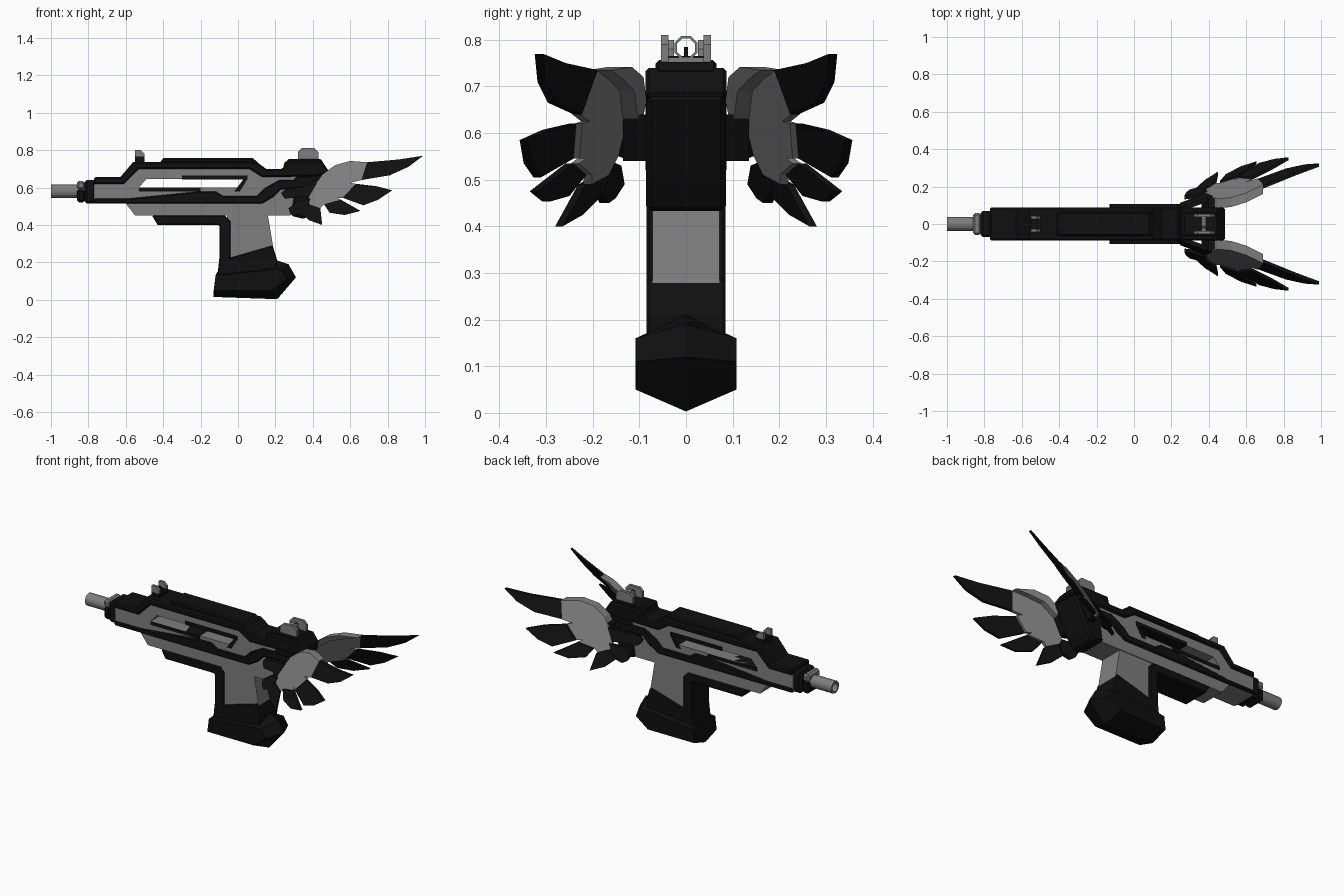
import bpy, bmesh, math

cube = bpy.data.objects.get("Cube")
if cube:
    bpy.data.objects.remove(cube, do_unlink=True)


def material(name, value):
    m = bpy.data.materials.new(name)
    m.use_nodes = True
    color = (value, value, value, 1)
    m.diffuse_color = color
    bsdf = m.node_tree.nodes["Principled BSDF"]
    bsdf.inputs["Base Color"].default_value = color
    bsdf.inputs["Roughness"].default_value = 0.7
    return m


BLACK = material("matte black", 0.005)
GRAY = material("steel gray", 0.21)


def finish(name, bm, mat, bevel=0):
    bmesh.ops.recalc_face_normals(bm, faces=bm.faces[:])
    mesh = bpy.data.meshes.new(name)
    bm.to_mesh(mesh)
    bm.free()
    mesh.materials.append(mat)
    obj = bpy.data.objects.new(name, mesh)
    bpy.context.collection.objects.link(obj)
    if bevel:
        mod = obj.modifiers.new("chamfer", "BEVEL")
        mod.width, mod.segments = bevel, 1
        mod.limit_method, mod.angle_limit = "ANGLE", math.radians(60)
    return obj


def loft(name, rings, mat, bevel=0):
    """Skin closed rings of 3D points and cap both ends."""
    bm = bmesh.new()
    loops = [[bm.verts.new(p) for p in ring] for ring in rings]
    n = len(loops[0])
    for a, b in zip(loops, loops[1:]):
        for i in range(n):
            j = (i + 1) % n
            bm.faces.new((a[i], a[j], b[j], b[i]))
    bm.faces.new(loops[0])
    bm.faces.new(loops[-1])
    return finish(name, bm, mat, bevel)


def slab(name, pts, y0, y1, mat, bevel=0):
    """Side outline of (x, z) points extruded across y."""
    return loft(name, [[(x, y, z) for x, z in pts] for y in (y0, y1)], mat, bevel)


def plate(name, pts, half, mat, bevel=0):
    return slab(name, pts, -half, half, mat, bevel)


def box(name, x0, x1, z0, z1, y0, y1, mat, bevel=0):
    return slab(name, [(x0, z0), (x1, z0), (x1, z1), (x0, z1)], y0, y1, mat, bevel)


def lathe(name, profile, z, sides, mat):
    """Closed (x, radius) profile turned about a lengthwise axis."""
    bm = bmesh.new()
    rings = []
    for k in range(sides):
        a = 2 * math.pi * (k + 0.5) / sides
        rings.append([bm.verts.new((x, r * math.cos(a), z + r * math.sin(a)))
                      for x, r in profile])
    n = len(profile)
    for k in range(sides):
        a, b = rings[k], rings[(k + 1) % sides]
        for i in range(n):
            j = (i + 1) % n
            bm.faces.new((a[i], a[j], b[j], b[i]))
    return finish(name, bm, mat)


# Receiver core, in two halves that leave the long slot open
plate("receiver_upper", [
    (-.77, .58), (-.77, .62), (-.61, .62), (-.53, .70), (.06, .70), (.13, .66),
    (.42, .66), (.40, .58), (.01, .60), (.04, .645), (-.49, .645), (-.53, .60),
    (-.53, .58)], .077, GRAY)
plate("receiver_lower", [
    (-.77, .58), (-.53, .58), (-.53, .60), (.01, .60), (.40, .58), (.28, .45),
    (-.55, .45), (-.60, .515), (-.77, .515)], .077, GRAY)

# Dark shell around the core
plate("upper_shell", [
    (-.77, .62), (-.61, .62), (-.53, .70), (.06, .70), (.13, .655), (.42, .66),
    (.49, .68), (.45, .74), (.25, .74), (.24, .70), (.15, .70), (.10, .737),
    (-.56, .737), (-.63, .655), (-.77, .655)], .087, BLACK, .008)
plate("lower_shell", [
    (-.77, .515), (.13, .515), (.19, .55), (.23, .59), (.40, .60), (.41, .64),
    (.22, .64), (.14, .595), (.10, .555), (-.08, .555), (-.12, .58), (-.20, .58),
    (-.60, .54), (-.77, .54)], .087, BLACK, .006)
plate("stock_end", [
    (.30, .66), (.49, .68), (.46, .62), (.41, .51), (.36, .43), (.28, .45),
    (.30, .58)], .086, BLACK, .012)
plate("top_rail", [(-.42, .73), (-.40, .757), (.08, .757), (.11, .73)], .065,
      BLACK, .008)
plate("sight_mount", [(.25, .73), (.27, .752), (.44, .752), (.46, .73)], .065,
      BLACK, .006)

# Slot lining
box("slot_top_bar", -.30, .05, .643, .665, -.081, .081, BLACK)
box("slot_floor_bar", -.53, -.20, .58, .60, -.081, .081, BLACK)
plate("slot_rear_bar", [(-.02, .58), (.01, .58), (.05, .645), (.03, .645)], .081, BLACK)

# Barrel and collar
lathe("barrel", [(-1, .037), (-.76, .037), (-.76, .026), (-1, .026)], .58, 16, GRAY)
box("collar_rear", -.82, -.76, .515, .64, -.07, .07, BLACK, .012)
box("collar_lower", -.86, -.82, .52, .59, -.058, .058, BLACK, .01)
box("collar_upper", -.86, -.82, .59, .635, -.058, .058, GRAY, .01)

# Grip, hand guard and magazine
plate("grip", [(-.06, .46), (.27, .46), (.24, .45), (.16, .45), (.19, .27),
               (.19, .21), (-.06, .20)], .072, GRAY)
plate("guard_and_magazine", [
    (-.46, .45), (-.43, .40), (-.10, .40), (-.10, .22), (-.11, .13), (.20, .13),
    (.21, .21), (.185, .29), (-.04, .225), (-.04, .42), (-.07, .45)],
    .085, BLACK, .006)
side = [(-.12, .13), (-.13, .05), (.18, .05), (.26, .11), (.23, .16), (.18, .16)]
middle = [(-.11, .15), (-.13, .015), (.21, .003), (.31, .12), (.27, .19), (.21, .21)]
loft("magazine_foot", [[(x, y, z) for x, z in pts] for y, pts in
                       ((-.108, side), (0, middle), (.108, side))], BLACK)

# Sights
box("front_sight_base", -.55, -.50, .73, .765, -.043, .043, BLACK)
box("front_sight_post", -.53, -.52, .76, .785, -.004, .004, BLACK)
lathe("rear_sight_ring", [(.36, .027), (.385, .027), (.385, .021), (.36, .021)],
      .783, 8, GRAY)
box("rear_sight_bridge", .36, .385, .745, .762, -.04, .04, GRAY)

# Wing outlines in side view: name, colour, sideways offset, half thickness, points
WING = [
    ("feather_top", BLACK, -.015, .009, [
        (.69, .735), (.86, .75), (.99, .77), (.91, .71), (.81, .665), (.66, .64)]),
    ("feather_second", BLACK, 0, .008, [
        (.63, .62), (.74, .607), (.825, .585), (.75, .535), (.67, .505), (.56, .545)]),
    ("feather_third", BLACK, 0, .008, [
        (.55, .535), (.655, .475), (.57, .453), (.49, .465), (.46, .51)]),
    ("feather_fourth", BLACK, 0, .008, [
        (.44, .49), (.45, .40), (.38, .425), (.33, .47), (.38, .51)]),
    ("feather_fifth", BLACK, -.005, .01, [
        (.39, .54), (.35, .47), (.30, .45), (.28, .46), (.27, .49), (.33, .53)]),
    ("feather_root", BLACK, -.01, .012, [
        (.38, .55), (.33, .55), (.25, .54), (.23, .57), (.25, .59), (.33, .60),
        (.42, .62)]),
    ("wing_web", GRAY, -.012, .009, [
        (.69, .735), (.60, .742), (.52, .72), (.45, .67), (.41, .61), (.38, .55),
        (.38, .51), (.44, .49), (.46, .51), (.55, .535), (.53, .545), (.56, .545),
        (.63, .62), (.60, .625), (.66, .64)]),
    ("wing_arm", GRAY, -.035, .018, [
        (.69, .735), (.60, .742), (.52, .72), (.45, .67), (.41, .61), (.46, .64),
        (.53, .69), (.61, .715)]),
]


def wing_y(x, z):
    """Sloping plane in which the feathers lie."""
    return .27 + .45 * x - .5 * z


for label, s in (("left", -1), ("right", 1)):
    s = -s if label == "left" else -1
    for name, mat, shift, half, pts in WING:
        rings = [[(x, s * (wing_y(x, z) + shift + d), z) for x, z in pts]
                 for d in (-half, half)]
        loft(f"{name}_{label}", rings, mat)
    # Hinge joining the wing to the stock
    slab(f"wing_hinge_{label}", [(.36, .54), (.40, .54), (.45, .64), (.40, .64)],
         s * .07, s * .135, BLACK)
    # Paired sight ears
    slab(f"front_sight_ear_{label}", [
        (-.55, .76), (-.50, .76), (-.50, .78), (-.52, .80), (-.55, .80)],
        s * .026, s * .043, GRAY)
    slab(f"rear_sight_ear_{label}", [
        (.32, .74), (.43, .74), (.43, .79), (.41, .81), (.34, .81), (.32, .79)],
        s * .037, s * .054, GRAY)
